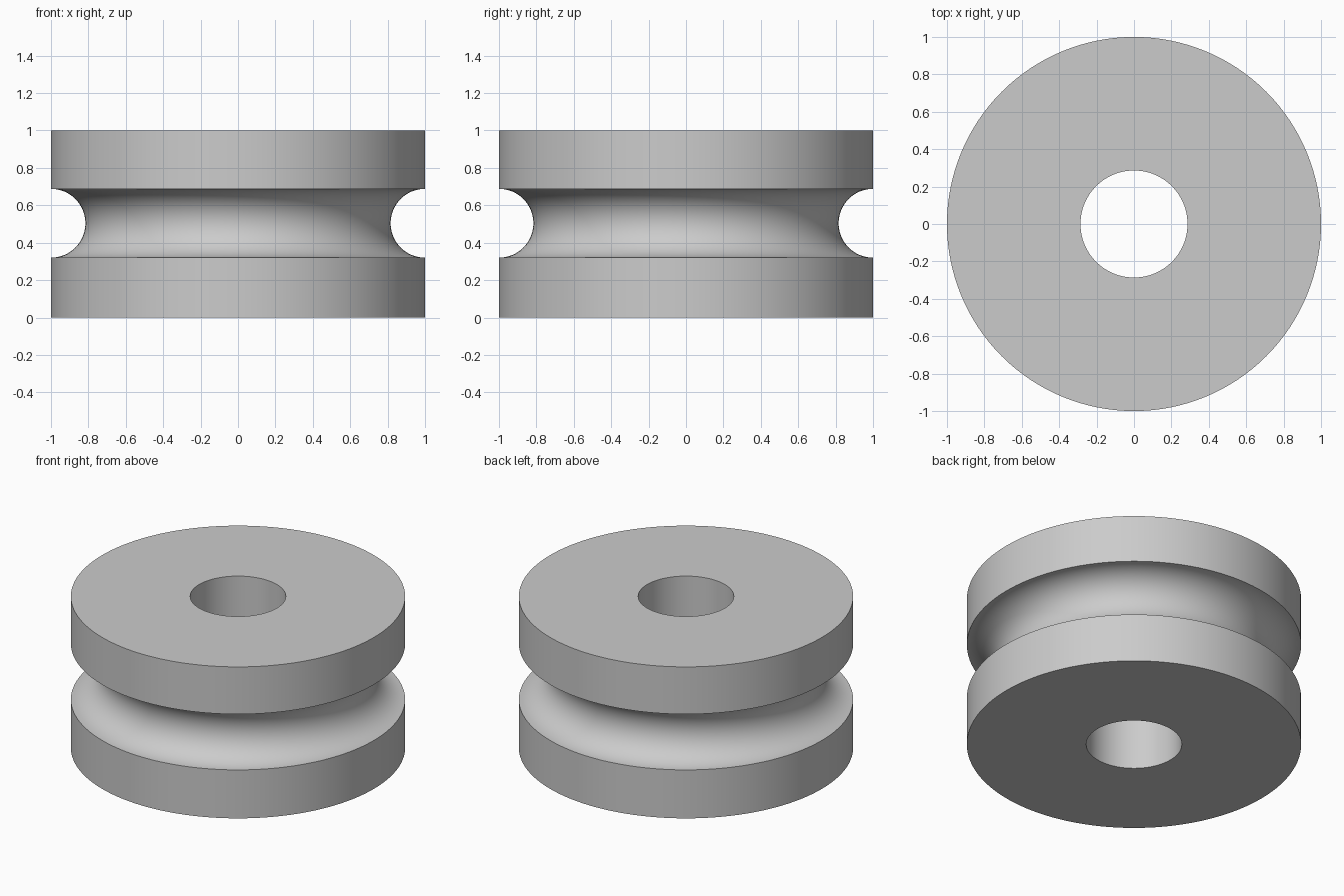
import bpy
import bmesh
from math import cos, sin, pi, radians

OUTER, BORE, HEIGHT = 1.0, 0.286, 1.0
GROOVE_RADIUS, GROOVE_Z = 0.184, 0.504
GROOVE_STEPS, SEGMENTS = 32, 128

cube = bpy.data.objects.get("Cube")
if cube:
    bpy.data.objects.remove(cube, do_unlink=True)

# Plain grey material
grey = bpy.data.materials.new("plain_grey")
grey.use_nodes = True
colour = (0.6, 0.6, 0.6, 1)
grey.diffuse_color = colour
for node in grey.node_tree.nodes:
    if node.type == 'BSDF_PRINCIPLED':
        node.inputs["Base Color"].default_value = colour

# Cross-section: bore, flat ends, rim and half-round groove
profile = [(BORE, 0), (OUTER, 0)]
for i in range(GROOVE_STEPS + 1):
    a = pi * i / GROOVE_STEPS
    profile.append((OUTER - GROOVE_RADIUS * sin(a), GROOVE_Z - GROOVE_RADIUS * cos(a)))
profile += [(OUTER, HEIGHT), (BORE, HEIGHT)]

# Revolve the cross-section into the grooved wheel
bm = bmesh.new()
verts = [bm.verts.new((r, 0, z)) for r, z in profile]
edges = [bm.edges.new((v, verts[(i + 1) % len(verts)])) for i, v in enumerate(verts)]
bmesh.ops.spin(bm, geom=verts + edges, cent=(0, 0, 0), axis=(0, 0, 1),
               angle=2 * pi, steps=SEGMENTS, use_merge=True)
bmesh.ops.remove_doubles(bm, verts=bm.verts, dist=0.0001)
bmesh.ops.recalc_face_normals(bm, faces=bm.faces)
mesh = bpy.data.meshes.new("grooved_wheel")
bm.to_mesh(mesh)
bm.free()
mesh.materials.append(grey)

wheel = bpy.data.objects.new("grooved_wheel", mesh)
bpy.context.collection.objects.link(wheel)
bpy.ops.object.select_all(action='DESELECT')
wheel.select_set(True)
bpy.context.view_layer.objects.active = wheel
bpy.ops.object.shade_smooth_by_angle(angle=radians(30))
